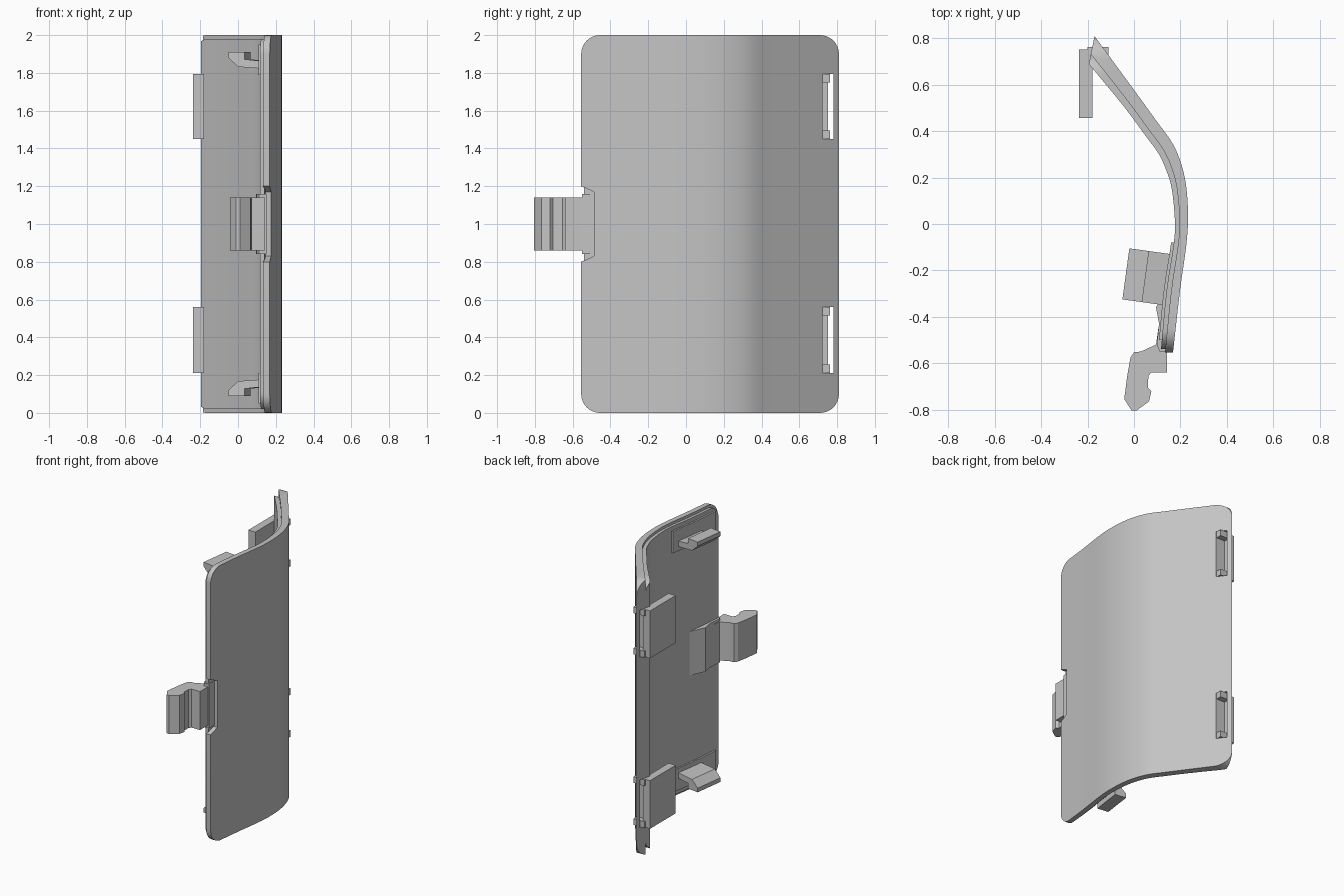
import bpy, bmesh, math
from mathutils import Vector

cube = bpy.data.objects.get("Cube")
if cube:
    bpy.data.objects.remove(cube, do_unlink=True)

grey = bpy.data.materials.new("plain_grey")
grey.use_nodes = True
GREY = (0.55, 0.55, 0.55, 1)
grey.diffuse_color = GREY
grey.node_tree.nodes["Principled BSDF"].inputs["Base Color"].default_value = GREY


def prism(name, points, direction):
    """Extrude a flat outline along a direction."""
    bm = bmesh.new()
    face = bm.faces.new([bm.verts.new(p) for p in points])
    new = bmesh.ops.extrude_face_region(bm, geom=[face])["geom"]
    verts = [g for g in new if isinstance(g, bmesh.types.BMVert)]
    bmesh.ops.translate(bm, verts=verts, vec=Vector(direction))
    bmesh.ops.recalc_face_normals(bm, faces=bm.faces)
    mesh = bpy.data.meshes.new(name)
    bm.to_mesh(mesh)
    bm.free()
    mesh.materials.append(grey)
    obj = bpy.data.objects.new(name, mesh)
    bpy.context.collection.objects.link(obj)
    return obj


def plan_prism(name, pts, z0, z1):
    return prism(name, [(x, y, z0) for x, y in pts], (0, 0, z1 - z0))


def side_prism(name, pts, x0=-0.5, x1=0.5):
    return prism(name, [(x0, y, z) for y, z in pts], (x1 - x0, 0, 0))


def box(name, x0, x1, y0, y1, z0, z1):
    return plan_prism(name, [(x0, y0), (x1, y0), (x1, y1), (x0, y1)], z0, z1)


def activate(obj):
    bpy.ops.object.select_all(action='DESELECT')
    obj.select_set(True)
    bpy.context.view_layer.objects.active = obj


def boolean(obj, cutter, operation):
    cutter.hide_render = True
    mod = obj.modifiers.new("cut", 'BOOLEAN')
    mod.operation, mod.solver, mod.object = operation, 'EXACT', cutter
    activate(obj)
    bpy.ops.object.modifier_apply(modifier=mod.name)
    bpy.data.objects.remove(cutter, do_unlink=True)


def smooth_curve(pts, steps=5):
    """Catmull-Rom curve through the points."""
    p = [Vector(q) for q in pts]
    p = [2 * p[0] - p[1]] + p + [2 * p[-1] - p[-2]]
    out = []
    for a, b, c, d in zip(p, p[1:], p[2:], p[3:]):
        for i in range(steps):
            t = i / steps
            out.append(0.5 * (2 * b + (c - a) * t + (2 * a - 5 * b + 4 * c - d) * t ** 2
                              + (3 * b - a - 3 * c + d) * t ** 3))
    return out + [p[-2]]


def rounded_rect(y0, y1, z0, z1, r, n=8):
    pts = []
    corners = [(y1 - r, z1 - r), (y0 + r, z1 - r), (y0 + r, z0 + r), (y1 - r, z0 + r)]
    for k, (cy, cz) in enumerate(corners):
        for i in range(n + 1):
            a = (k + i / n) * math.pi / 2
            pts.append((cy + r * math.cos(a), cz + r * math.sin(a)))
    return pts


# Panel cross-section curves
outer = smooth_curve([(.168, -.555), (.198, -.29), (.226, -.086), (.233, .04), (.224, .17),
                      (.2, .27), (.163, .353), (.1, .44), (0, .578), (-.17, .81)])
inner = smooth_curve([(.115, -.555), (.14, -.29), (.172, -.08), (.176, .02), (.163, .15),
                      (.14, .23), (.105, .305), (.05, .38), (-.05, .515), (-.195, .69)])
middle = [o.lerp(i, 0.65) for o, i in zip(outer, inner)]
overlap = [o.lerp(i, 0.55) for o, i in zip(outer, inner)]

# Curved outer skin and slightly smaller inner layer, both with rounded corners
skin = plan_prism("outer_panel", outer + middle[::-1], -0.1, 2.1)
boolean(skin, side_prism("skin_cutter", rounded_rect(-.555, .81, 0, 2, .1)), 'INTERSECT')
liner = plan_prism("inner_panel", overlap + inner[::-1], -0.1, 2.1)
boolean(liner, side_prism("liner_cutter", rounded_rect(-.54, .735, .02, 1.98, .09)), 'INTERSECT')

# Notch in the skin at the latch
notch = [(-.6, .79), (-.555, .8), (-.487, .83), (-.487, 1.17), (-.555, 1.2), (-.6, 1.21)]
boolean(skin, side_prism("notch_cutter", notch), 'DIFFERENCE')

# Slots through the panel
SLOTS = [("lower", .21, .56), ("upper", 1.45, 1.795)]
for panel in (skin, liner):
    for label, z0, z1 in SLOTS:
        boolean(panel, box("slot_cutter", -.4, .1, .722, .782, z0, z1), 'DIFFERENCE')
    activate(panel)
    bpy.ops.object.shade_smooth_by_angle(angle=math.radians(25))

# Retaining plates with their end tabs
for label, z0, z1 in SLOTS:
    box(label + "_retaining_plate", -.237, -.18, .457, .752, z0, z1)
    for end, a in (("bottom", z0), ("top", z1 - .045)):
        box(f"{label}_{end}_tab", -.2, -.11, .72, .763, a, a + .045)

# Side hooks on thin pads, mirrored about mid height
hook = [(-.05, 1.91), (.035, 1.91), (.035, 1.872), (.165, 1.858),
        (.165, 1.82), (0, 1.832), (-.05, 1.88)]
pad_curve = [p for p in inner if -.53 < p.y < -.06]
pad = pad_curve + [p - Vector((.012, 0)) for p in reversed(pad_curve)]
for label, flip in (("upper", False), ("lower", True)):
    def height(z):
        return 2 - z if flip else z
    prism(label + "_hook", [(x, -.325 - .14 * (x + .05), height(z)) for x, z in hook],
          (.03, .22, 0))
    z0, z1 = sorted((height(1.79), height(1.95)))
    plan_prism(label + "_hook_pad", pad, z0, z1)

# Spring latch: wedge base on the panel, then the curled catch
base = [(.16, -.25), (.145, -.25), (.095, -.36), (.108, -.43), (.098, -.52), (.11, -.55), (.15, -.55)]
plan_prism("latch_base", base, .84, 1.16)
catch = [(.12, -.45), (.105, -.45), (.095, -.52), (.03, -.55), (0, -.553), (-.015, -.575),
         (-.03, -.66), (-.042, -.755), (-.01, -.805), (.01, -.805), (.065, -.765), (.075, -.72),
         (.06, -.705), (.062, -.655), (.075, -.64), (.142, -.64), (.142, -.53), (.125, -.52)]
plan_prism("latch_catch", catch, .86, 1.14)
